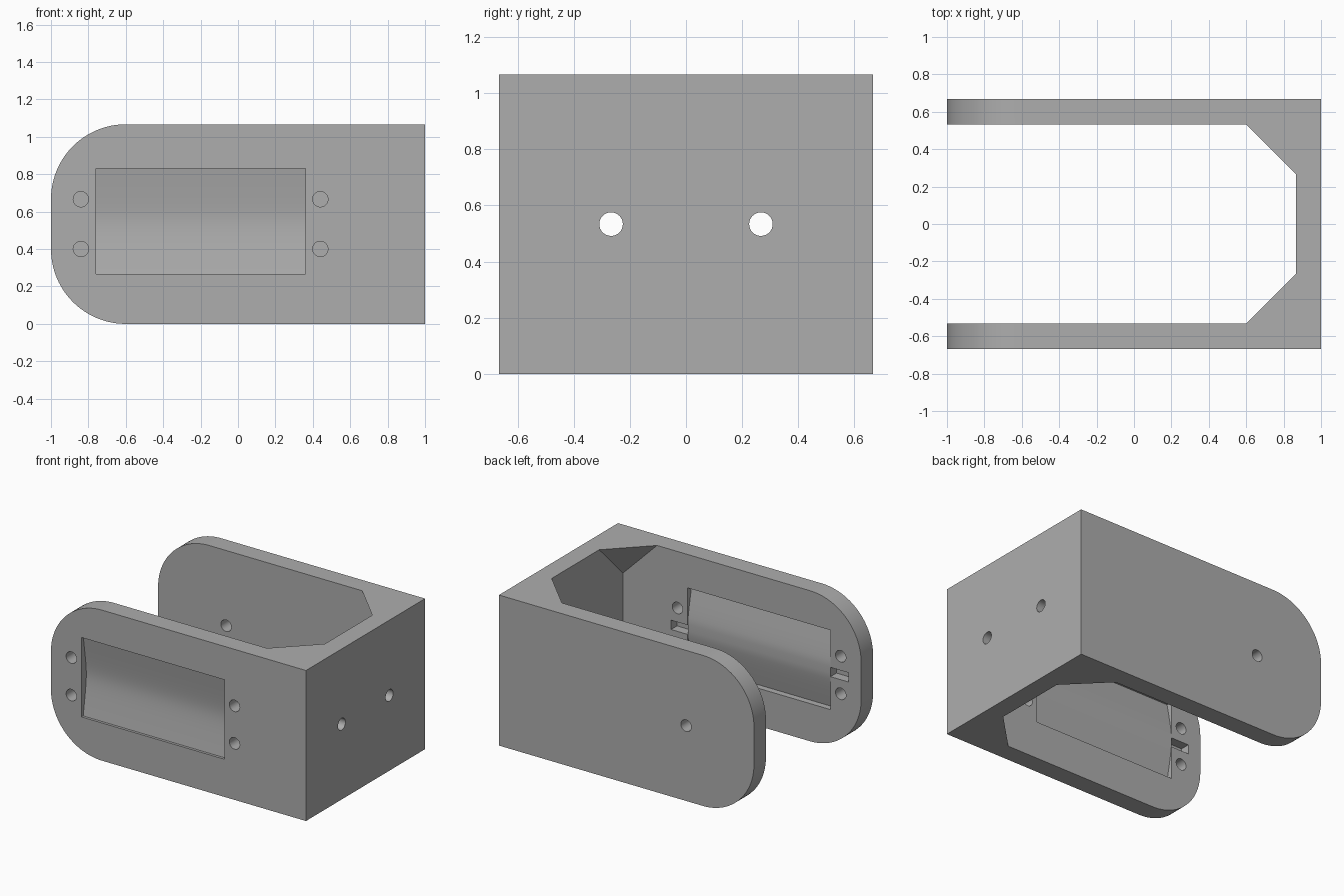
import bpy, bmesh, math
from mathutils import Vector

cube = bpy.data.objects.get("Cube")
if cube:
    bpy.data.objects.remove(cube, do_unlink=True)

H, W, IN = 1.067, 0.667, 0.533      # height, half width, inner half width
MID = H / 2

grey = bpy.data.materials.new("plain grey")
grey.use_nodes = True
colour = (0.42, 0.42, 0.42, 1)
grey.diffuse_color = colour
grey.node_tree.nodes["Principled BSDF"].inputs["Base Color"].default_value = colour


def finish(name, bm):
    bmesh.ops.recalc_face_normals(bm, faces=bm.faces)
    mesh = bpy.data.meshes.new(name)
    bm.to_mesh(mesh)
    bm.free()
    mesh.materials.append(grey)
    obj = bpy.data.objects.new(name, mesh)
    bpy.context.collection.objects.link(obj)
    return obj


def prism(name, points, offset):
    bm = bmesh.new()
    face = bm.faces.new([bm.verts.new(p) for p in points])
    res = bmesh.ops.extrude_face_region(bm, geom=[face])
    verts = [v for v in res["geom"] if isinstance(v, bmesh.types.BMVert)]
    bmesh.ops.translate(bm, verts=verts, vec=offset)
    return finish(name, bm)


def box(name, x0, x1, y0, y1, z0, z1):
    pts = [(x0, y0, z0), (x1, y0, z0), (x1, y1, z0), (x0, y1, z0)]
    return prism(name, pts, (0, 0, z1 - z0))


def rod(name, centre, axis, radius, length=0.3):
    rot = Vector(axis).to_track_quat('Z', 'Y').to_matrix().to_4x4()
    rot.translation = centre
    bm = bmesh.new()
    bmesh.ops.create_cone(bm, cap_ends=True, segments=32, radius1=radius,
                          radius2=radius, depth=length, matrix=rot)
    return finish(name, bm)


def activate(obj):
    bpy.ops.object.select_all(action='DESELECT')
    obj.select_set(True)
    bpy.context.view_layer.objects.active = obj


def cut(target, cutter):
    activate(target)
    mod = target.modifiers.new("cut", 'BOOLEAN')
    mod.operation, mod.solver, mod.object = 'DIFFERENCE', 'EXACT', cutter
    bpy.ops.object.modifier_apply(modifier=mod.name)
    bpy.data.objects.remove(cutter, do_unlink=True)


# Bracket body: side outline with two rounded corners
R, N = 0.4, 24
outline = [(1, -W, 0), (1, -W, H)]
for cz, start in ((H - R, 90), (R, 180)):
    for i in range(N + 1):
        a = math.radians(start + 90 * i / N)
        outline.append((-1 + R + R * math.cos(a), -W, cz + R * math.sin(a)))
body = prism("bracket_body", outline, (0, 2 * W, 0))

# Cavity between the arms, leaving a triangular gusset in each corner
WALL, LEG, OVER = 0.867, 0.267, 0.1
bm = bmesh.new()
for s in (-1, 1):
    for end, inward in ((-OVER, 1), (H + OVER, -1)):
        leg = LEG + OVER
        for p in ((-1.2, s * IN, end), (WALL - leg, s * IN, end),
                  (WALL, s * (IN - leg), end),
                  (WALL, s * IN, end + inward * leg)):
            bm.verts.new(p)
bmesh.ops.convex_hull(bm, input=bm.verts)
cut(body, finish("cavity", bm))

# Window in the front arm, with a cable groove at each end
X0, X1, Z0, Z1 = -0.76, 0.36, 0.267, 0.83
cut(body, box("window", X0, X1, -W - 0.1, -IN + 0.1, Z0, Z1))
for a, b in ((X0 - 0.14, X0 + 0.02), (X1 - 0.02, X1 + 0.13)):
    cut(body, box("groove", a, b, -0.6, -0.45, MID - 0.033, MID + 0.033))

# Screw holes in the front arm, pivot hole in the back arm, end wall holes
for x in (-0.84, 0.44):
    for dz in (-0.133, 0.133):
        cut(body, rod("hole", (x, -0.6, MID + dz), (0, 1, 0), 0.041))
cut(body, rod("hole", (-0.467, 0.6, MID), (0, 1, 0), 0.041))
for y in (-0.267, 0.267):
    cut(body, rod("hole", (0.933, y, MID), (1, 0, 0), 0.042))

# Curved panel filling the window, bowed towards the inside
STEPS, half = 24, (Z1 - Z0) / 2
outer, inner = [], []
for i in range(STEPS + 1):
    t = -1 + 2 * i / STEPS
    bow = 0.047 * (1.08 - math.hypot(t, 0.3))
    z = (Z0 + Z1) / 2 + t * half
    outer.append((X0, -0.65 + bow, z))
    inner.append((X0, min(-0.58 + bow * 1.3, -IN - 0.001), z))
panel = prism("window_panel", outer + inner[::-1], (X1 - X0, 0, 0))

for obj in (body, panel):
    activate(obj)
    bpy.ops.object.shade_smooth_by_angle(angle=math.radians(30))
